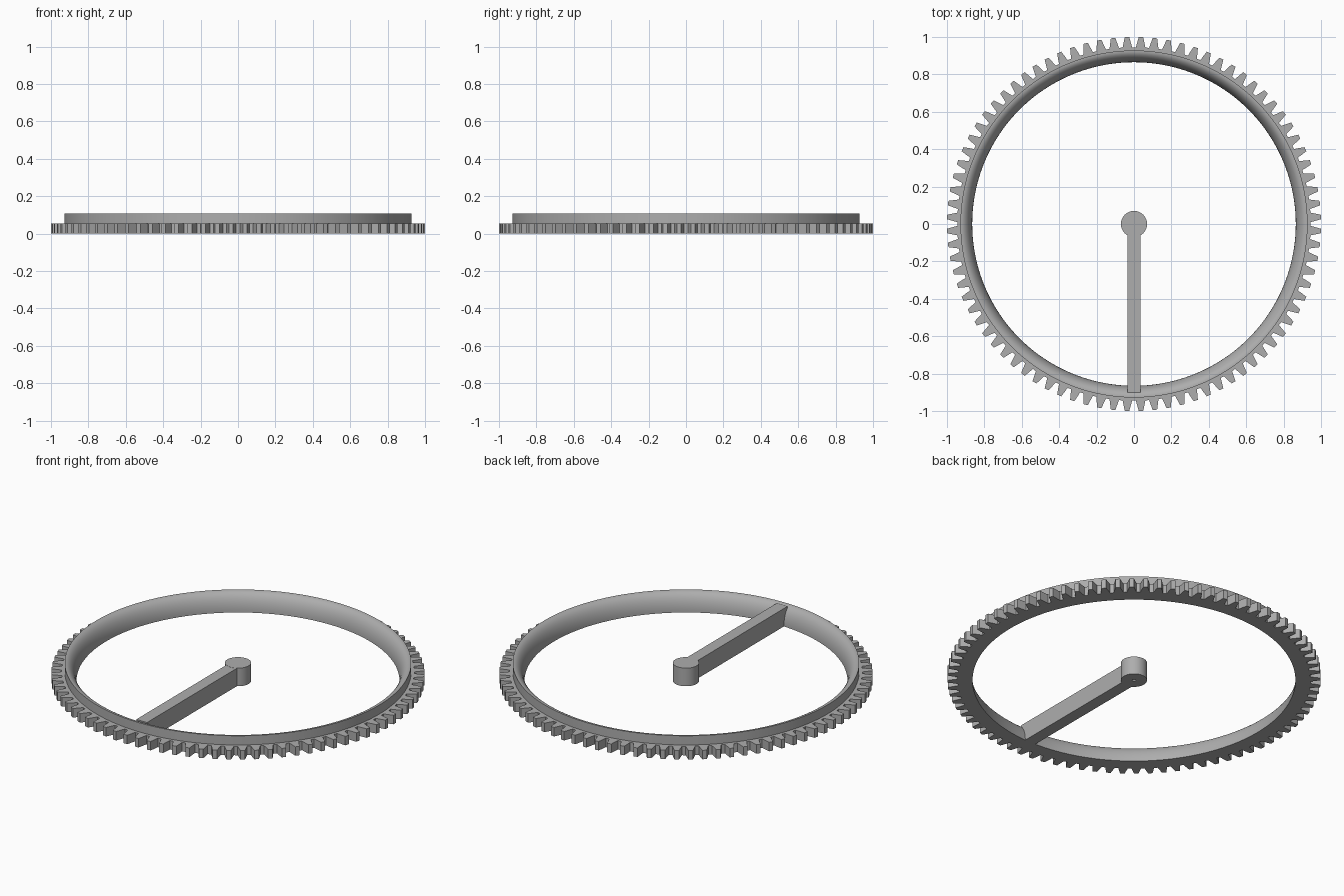
import bpy, bmesh
from math import sin, cos, pi

cube = bpy.data.objects.get("Cube")
if cube:
    bpy.data.objects.remove(cube)

TOP = 0.107       # height of the rim, arm and hub
GEAR_TOP = 0.053  # height of the toothed band
BORE = 0.865      # inner radius at the base
RIM = 0.928       # outer radius of the upper rim
ROOT = 0.945      # radius between the teeth
TEETH = 84

grey = bpy.data.materials.new("grey metal")
grey.use_nodes = True
colour = (0.42, 0.42, 0.42, 1)
grey.diffuse_color = colour
grey.node_tree.nodes["Principled BSDF"].inputs["Base Color"].default_value = colour


def finish(name, bm, smooth=True):
    bmesh.ops.recalc_face_normals(bm, faces=bm.faces)
    mesh = bpy.data.meshes.new(name)
    bm.to_mesh(mesh)
    bm.free()
    mesh.materials.append(grey)
    obj = bpy.data.objects.new(name, mesh)
    bpy.context.collection.objects.link(obj)
    if smooth:
        bpy.ops.object.select_all(action='DESELECT')
        obj.select_set(True)
        bpy.context.view_layer.objects.active = obj
        bpy.ops.object.shade_smooth_by_angle(angle=pi / 6)
    return obj


def lathe(name, profile, steps, closed=True):
    """Revolve a profile of (radius, height) points about the z axis."""
    bm = bmesh.new()
    rings = []
    for i in range(steps):
        a = 2 * pi * i / steps
        rings.append([bm.verts.new((r * cos(a), r * sin(a), z)) for r, z in profile])
    n = len(profile)
    for i in range(steps):
        a, b = rings[i], rings[(i + 1) % steps]
        for j in range(n if closed else n - 1):
            k = (j + 1) % n
            bm.faces.new((a[j], b[j], b[k], a[k]))
    if not closed:
        bm.faces.new([ring[0] for ring in rings])
        bm.faces.new([ring[-1] for ring in rings])
    return finish(name, bm)


# Rim with a rounded inner wall
wall = [(RIM - 0.003 - (RIM - 0.003 - BORE) * cos(t * pi / 24), TOP * sin(t * pi / 24))
        for t in range(13)]
lathe("rim", wall + [(RIM, TOP), (RIM, 0)], 180)

# Toothed band: each tooth is a tapered outline with curved flanks
pitch = 2 * pi / TEETH
flank = [(-0.5, ROOT), (-0.36, ROOT), (-0.31, 0.958), (-0.25, 0.975), (-0.16, 1.0)]
tooth = flank + [(-f, r) for f, r in reversed(flank[1:])]
bm = bmesh.new()
columns = []
for i in range(TEETH):
    for f, r in tooth:
        a = (i + f + 0.5) * pitch - pi / 2
        columns.append([bm.verts.new((q * cos(a), q * sin(a), z))
                        for q, z in ((RIM - 0.01, 0), (r, 0), (r, GEAR_TOP), (RIM - 0.01, GEAR_TOP))])
for i, a in enumerate(columns):
    b = columns[(i + 1) % len(columns)]
    for j in range(4):
        k = (j + 1) % 4
        bm.faces.new((a[j], b[j], b[k], a[k]))
finish("gear_teeth", bm)

# Arm from the hub into the rim
bm = bmesh.new()
bmesh.ops.create_cube(bm, size=1)
for v in bm.verts:
    v.co = (v.co.x * 0.07, -0.45 + v.co.y * 0.9, (v.co.z + 0.5) * (TOP - 0.001))
finish("arm", bm, smooth=False)

# Hub with a small blind hole underneath
lathe("hub", [(0.01, 0.06), (0.01, 0), (0.07, 0), (0.07, TOP)], 64, closed=False)

# Keep the arm clear of the hole
cutter = lathe("hole_cutter", [(0.05, -0.05), (0.05, 0.2)], 48, closed=False)
cutter.hide_render = True
cutter.hide_viewport = True
cut = bpy.data.objects["arm"].modifiers.new("hub_clearance", 'BOOLEAN')
cut.operation = 'DIFFERENCE'
cut.solver = 'EXACT'
cut.object = cutter
